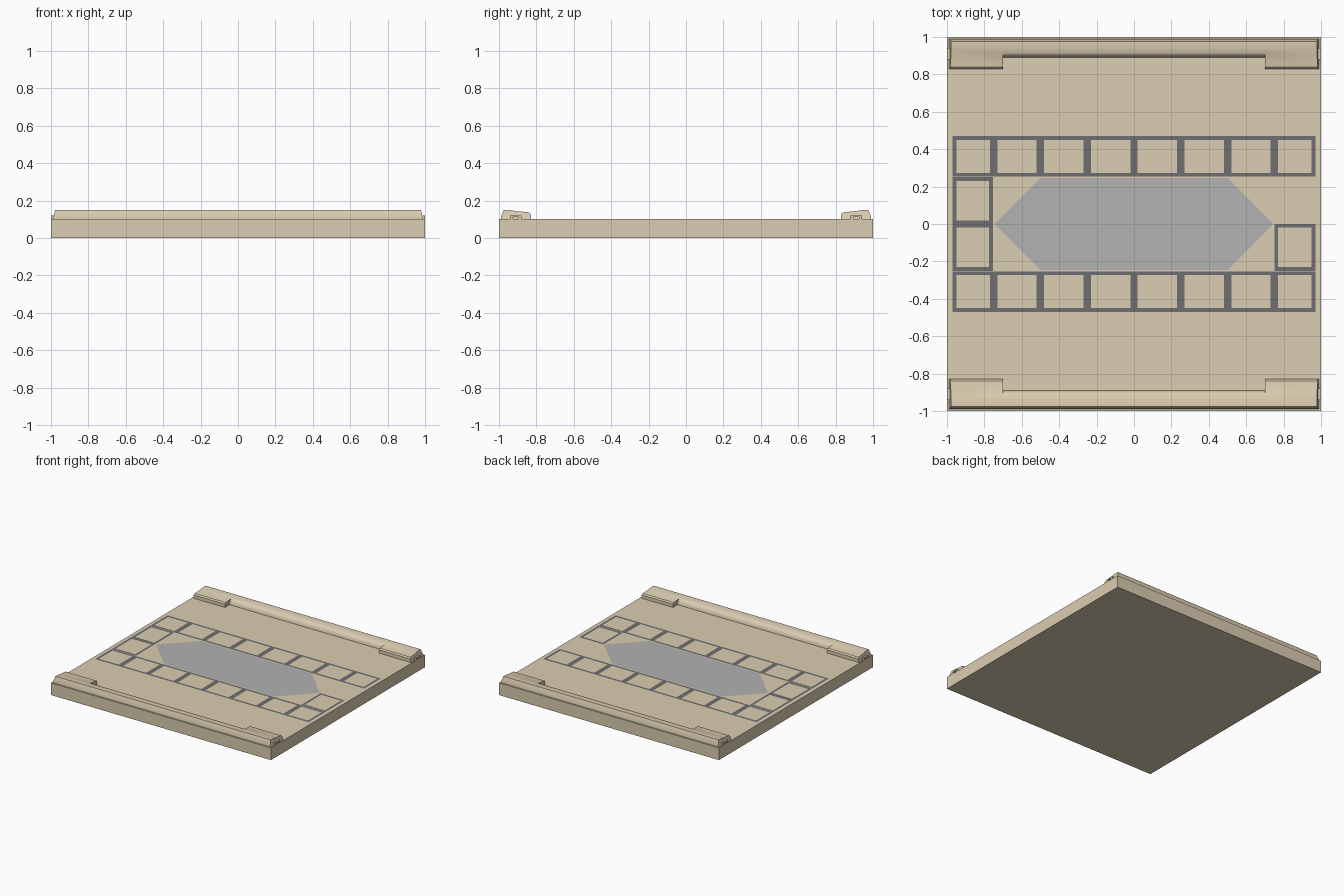
import bpy, bmesh

if "Cube" in bpy.data.objects:
    bpy.data.objects.remove(bpy.data.objects["Cube"])


def material(name, rgb):
    m = bpy.data.materials.new(name)
    m.diffuse_color = (*rgb, 1)
    m.use_nodes = True
    m.node_tree.nodes["Principled BSDF"].inputs["Base Color"].default_value = m.diffuse_color
    return m


TAN = material("sandstone", (0.71, 0.61, 0.44))
DARK = material("dark_grey", (0.156, 0.156, 0.165))
LIGHT = material("light_grey", (0.445, 0.445, 0.445))


def make(name, verts, faces, mat, recalc=True):
    me = bpy.data.meshes.new(name)
    me.from_pydata(verts, [], faces)
    bm = bmesh.new()
    bm.from_mesh(me)
    if recalc:
        bmesh.ops.remove_doubles(bm, verts=bm.verts, dist=1e-5)
        bmesh.ops.recalc_face_normals(bm, faces=bm.faces)
    bm.to_mesh(me)
    bm.free()
    me.materials.append(mat)
    ob = bpy.data.objects.new(name, me)
    bpy.context.collection.objects.link(ob)
    return ob


# Floor slab
bpy.ops.mesh.primitive_cube_add(size=1, location=(0, 0, 0.05))
slab = bpy.context.object
slab.name = "floor_slab"
slab.scale = (2, 2, 0.1)
slab.data.materials.append(TAN)

# Rail sections (y, z): wide at the ends, narrow and rounded in the middle
OUTER = [(0.99, 0.10), (0.99, 0.113), (0.975, 0.15), (0.94, 0.15), (0.915, 0.144)]
WIDE = OUTER + [(0.84, 0.137), (0.83, 0.128), (0.83, 0.10)]
NARROW = OUTER + [(0.90, 0.132), (0.892, 0.115), (0.89, 0.10)]
ARCH = [(0.88, 0.10), (0.88, 0.12), (0.94, 0.12), (0.94, 0.10),
        (0.925, 0.10), (0.925, 0.112), (0.895, 0.112), (0.895, 0.10)]
N = len(WIDE)


def rail(name, side):
    stations = [(-0.99, WIDE), (-0.7, WIDE), (-0.7, NARROW),
                (0.7, NARROW), (0.7, WIDE), (0.99, WIDE)]
    verts = []
    for x, profile in stations:
        for y, z in profile:
            # end faces lean inward towards the top
            lean = (z - 0.1) * 0.25 if abs(x) > 0.9 else 0
            verts.append((x - lean * (1 if x > 0 else -1), side * y, z))
    faces = [tuple(range(N)), tuple(range(5 * N, 6 * N))]
    for s in range(5):
        for i in range(N - 1):
            if s in (1, 3) and i < 4:
                continue  # shared part of both sections
            a = s * N + i
            faces.append((a, a + 1, a + N + 1, a + N))
    ob = make(name, verts, faces, TAN)
    bpy.ops.object.select_all(action='DESELECT')
    ob.select_set(True)
    bpy.context.view_layer.objects.active = ob
    bpy.ops.object.shade_smooth_by_angle(angle=0.55)


def end_clip(name, side, end):
    n = len(ARCH)
    verts = [(end * x, side * y, z) for x in (0.97, 1.0) for y, z in ARCH]
    faces = [tuple(range(n)), tuple(range(n, 2 * n))]
    faces += [(i, (i + 1) % n, (i + 1) % n + n, i + n) for i in range(n)]
    make(name, verts, faces, TAN)


for side, label in ((-1, "front"), (1, "back")):
    rail(label + "_rail", side)
    for end, tag in ((-1, "left"), (1, "right")):
        end_clip(f"{label}_{tag}_end_clip", side, end)

# Tile outlines laid on the slab
Z = 0.101


def frame(name, x0, x1, y0, y1, w=0.02):
    out = [(x0, y0, Z), (x1, y0, Z), (x1, y1, Z), (x0, y1, Z)]
    inn = [(x0 + w, y0 + w, Z), (x1 - w, y0 + w, Z),
           (x1 - w, y1 - w, Z), (x0 + w, y1 - w, Z)]
    faces = [(i, (i + 1) % 4, (i + 1) % 4 + 4, i + 4) for i in range(4)]
    make(name, out + inn, faces, DARK, recalc=False)


xs = [-0.97, -0.75, -0.5, -0.25, 0, 0.25, 0.5, 0.75, 0.97]
for i in range(8):
    frame(f"back_tile_{i}", xs[i], xs[i + 1], 0.254, 0.47)
    frame(f"front_tile_{i}", xs[i], xs[i + 1], -0.47, -0.254)
frame("left_tile_back", -0.97, -0.754, 0, 0.25)
frame("left_tile_front", -0.97, -0.754, -0.25, 0)
frame("right_tile_front", 0.75, 0.97, -0.25, 0)

# Central six-sided panel
make("centre_panel",
     [(-0.745, 0, Z), (-0.5, -0.247, Z), (0.5, -0.247, Z),
      (0.745, 0, Z), (0.5, 0.247, Z), (-0.5, 0.247, Z)],
     [(0, 1, 2, 3, 4, 5)], LIGHT, recalc=False)
